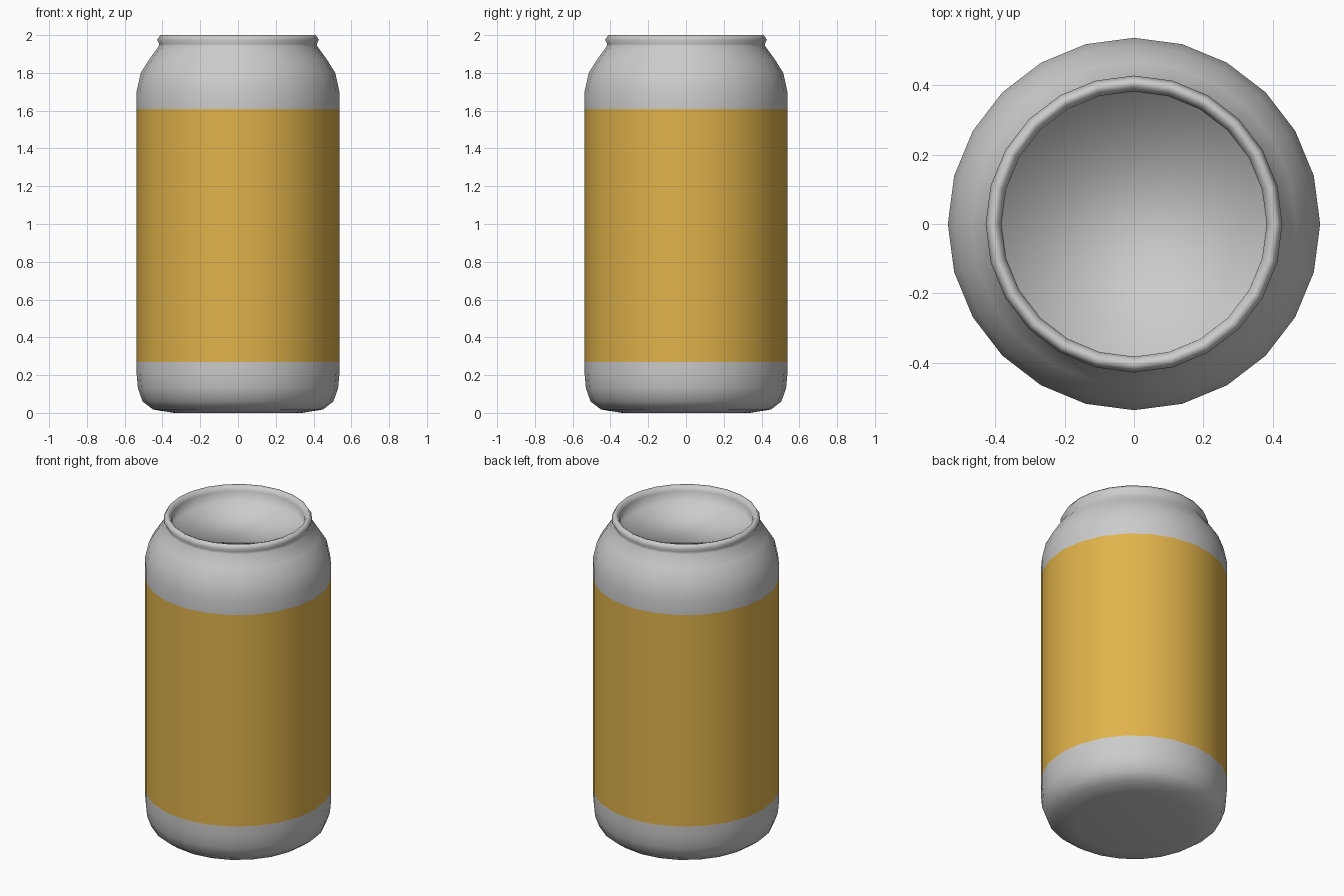
import bpy, math

if "Cube" in bpy.data.objects:
    bpy.data.objects.remove(bpy.data.objects["Cube"])

SIDES = 24


def lathe(name, profile, cap_start=False, cap_end=False, color=None):
    """Revolve (radius, z) points, listed up the outside, around the z axis."""
    verts, faces = [], []
    for r, z in profile:
        for i in range(SIDES):
            a = 2 * math.pi * i / SIDES
            verts.append((r * math.cos(a), r * math.sin(a), z))
    for k in range(len(profile) - 1):
        for i in range(SIDES):
            j = (i + 1) % SIDES
            a, b = k * SIDES, (k + 1) * SIDES
            faces.append((a + i, a + j, b + j, b + i))
    last = (len(profile) - 1) * SIDES
    if cap_start:
        faces.append(tuple(reversed(range(SIDES))))
    if cap_end:
        faces.append(tuple(range(last, last + SIDES)))
    mesh = bpy.data.meshes.new(name)
    mesh.from_pydata(verts, [], faces)
    mesh.shade_smooth()
    obj = bpy.data.objects.new(name, mesh)
    bpy.context.collection.objects.link(obj)
    if color:
        mat = bpy.data.materials.new(name + "_paint")
        mat.diffuse_color = color
        mat.use_nodes = True
        mat.node_tree.nodes["Principled BSDF"].inputs["Base Color"].default_value = mat.diffuse_color
        mesh.materials.append(mat)
    return obj


R = 0.537

# Rounded base with a flat underside
lathe("can_base", [(0.34, 0.0), (0.45, 0.018), (0.505, 0.06), (0.53, 0.13),
                   (R, 0.21), (R, 0.27)], cap_start=True)

# Coloured band around the straight wall
lathe("label_band", [(R, 0.27), (R, 1.61)], color=(0.75, 0.45, 0.07, 1))

# Shoulder, neck groove, rolled rim and recessed lid
lathe("can_top", [(R, 1.61), (R, 1.70), (0.515, 1.80), (0.468, 1.875),
                  (0.42, 1.94), (0.418, 1.955), (0.428, 1.975), (0.412, 2.0),
                  (0.395, 1.995), (0.383, 1.97), (0.38, 1.90)], cap_end=True)
